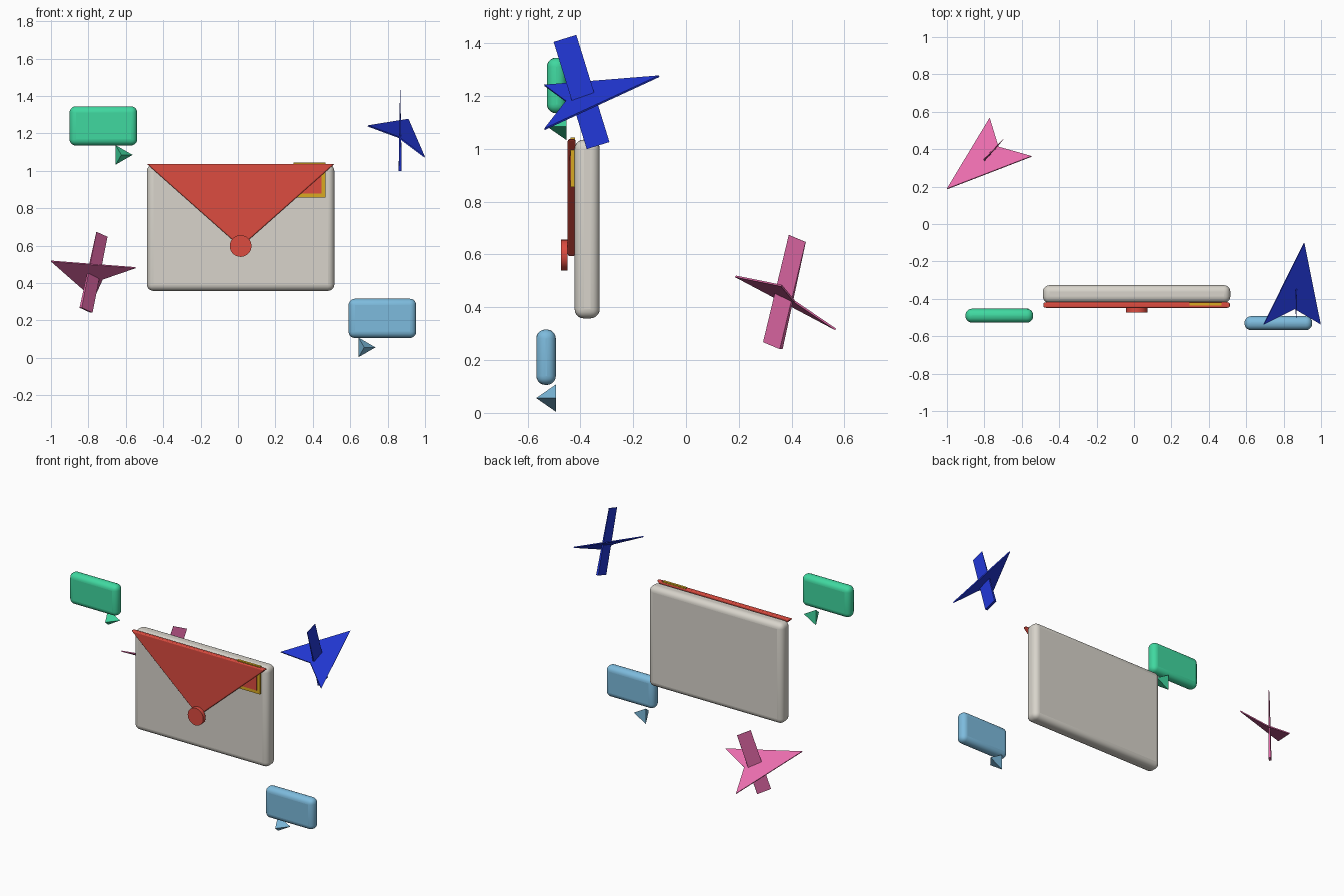
import bpy, bmesh, math
from mathutils import Matrix, Vector, Euler

if "Cube" in bpy.data.objects:
    bpy.data.objects.remove(bpy.data.objects["Cube"])


def material(name, hex_code):
    rgb = [int(hex_code[i:i + 2], 16) / 255 for i in (0, 2, 4)]
    m = bpy.data.materials.new(name)
    m.diffuse_color = [c / 12.92 if c < 0.04045 else ((c + 0.055) / 1.055) ** 2.4 for c in rgb] + [1]
    m.use_nodes = True
    m.node_tree.nodes["Principled BSDF"].inputs["Base Color"].default_value = m.diffuse_color
    return m


PAPER = material("warm_grey", "d8d4cb")
RED = material("red", "dc4c40")
YELLOW = material("mustard", "d9aa22")
GREEN = material("mint_green", "40d8a0")
SKY = material("sky_blue", "7dbbdd")
BLUE = material("royal_blue", "2238d8")
PINK = material("pink", "e86cac")


def finish(name, bm, mat, matrix=None, bevel=0, segments=5, smooth=True):
    """Turn a bmesh into an object with optional rounded edges."""
    bmesh.ops.recalc_face_normals(bm, faces=bm.faces)
    mesh = bpy.data.meshes.new(name)
    bm.to_mesh(mesh)
    bm.free()
    mesh.materials.append(mat)
    ob = bpy.data.objects.new(name, mesh)
    bpy.context.collection.objects.link(ob)
    if matrix:
        ob.matrix_world = matrix
    if bevel:
        mod = ob.modifiers.new("rounding", "BEVEL")
        mod.width, mod.segments = bevel, segments
    if smooth:
        bpy.ops.object.select_all(action="DESELECT")
        ob.select_set(True)
        bpy.context.view_layer.objects.active = ob
        bpy.ops.object.shade_smooth_by_angle(angle=math.radians(30))
    return ob


def box(name, mat, lo, hi, bevel=0):
    lo, hi = Vector(lo), Vector(hi)
    bm = bmesh.new()
    bmesh.ops.create_cube(bm, size=1, matrix=Matrix.Translation((lo + hi) / 2) @ Matrix.Diagonal((*(hi - lo), 1)))
    return finish(name, bm, mat, bevel=bevel)


def prism(name, mat, points, offset, matrix=None, bevel=0):
    """Extrude a flat outline by an offset vector."""
    bm = bmesh.new()
    face = bm.faces.new([bm.verts.new(p) for p in points])
    ext = bmesh.ops.extrude_face_region(bm, geom=[face])
    bmesh.ops.translate(bm, vec=offset, verts=[v for v in ext["geom"] if isinstance(v, bmesh.types.BMVert)])
    return finish(name, bm, mat, matrix, bevel, 3, smooth=False)


def cone(name, mat, center, sides, r1, r2, depth):
    """Cone or cylinder whose top points to the front."""
    bm = bmesh.new()
    bmesh.ops.create_cone(bm, cap_ends=True, segments=sides, radius1=r1, radius2=r2, depth=depth)
    if r2 == 0:
        # put one base corner on +x
        v = max((v for v in bm.verts if v.co.z < 0), key=lambda v: v.co.x)
        bmesh.ops.rotate(bm, verts=bm.verts, matrix=Matrix.Rotation(-math.atan2(v.co.y, v.co.x), 3, "Z"))
    return finish(name, bm, mat, Matrix.Translation(center) @ Matrix.Rotation(math.pi / 2, 4, "X"))


# Envelope
box("envelope_body", PAPER, (-0.487, -0.422, 0.358), (0.515, -0.327, 1.035), 0.035)
prism("envelope_flap", RED, [(-0.488, -0.448, 1.037), (0.516, -0.448, 1.037), (0.014, -0.448, 0.592)],
      (0, 0.03, 0), bevel=0.007)
cone("seal", RED, (0.014, -0.461, 0.598), 32, 0.058, 0.058, 0.026)
box("stamp_border", YELLOW, (0.297, -0.437, 0.856), (0.469, -0.42, 1.043))
box("stamp_picture", RED, (0.319, -0.442, 0.879), (0.447, -0.435, 1.02))


# Speech bubbles with three-sided tails
def bubble(side, mat, x, y, z, tail_x):
    box(side + "_bubble", mat, (x - 0.181, y - 0.037, z - 0.105), (x + 0.181, y + 0.037, z + 0.105), 0.034)
    cone(side + "_bubble_tail", mat, (tail_x, y, z - 0.155), 3, 0.06, 0, 0.075)


bubble("left", GREEN, -0.720, -0.490, 1.240, -0.624)
bubble("right", SKY, 0.772, -0.530, 0.211, 0.675)


# Paper planes: a rolled dart wing and an upright wedge keel
def paper_plane(side, mat, pos, yaw):
    place = Matrix.Translation(pos)
    t = 0.007
    dart = [(0, 0.302, -t / 2), (-0.173, -0.153, -t / 2), (0, -0.067, -t / 2), (0.173, -0.153, -t / 2)]
    prism(side + "_plane_wing", mat, dart, (0, 0, t), place @ Euler((0.3, 0.5, yaw)).to_matrix().to_4x4())
    keel = [(-0.008, -0.045, -0.193), (0.008, -0.045, -0.193), (0.001, -0.045, 0.232), (-0.001, -0.045, 0.232)]
    prism(side + "_plane_keel", mat, keel, (0, 0.09, 0), place @ Euler((0.3, 0, yaw)).to_matrix().to_4x4())


paper_plane("right", BLUE, (0.867, -0.390, 1.197), 0)
paper_plane("left", PINK, (-0.774, 0.371, 0.439), 2.4)
